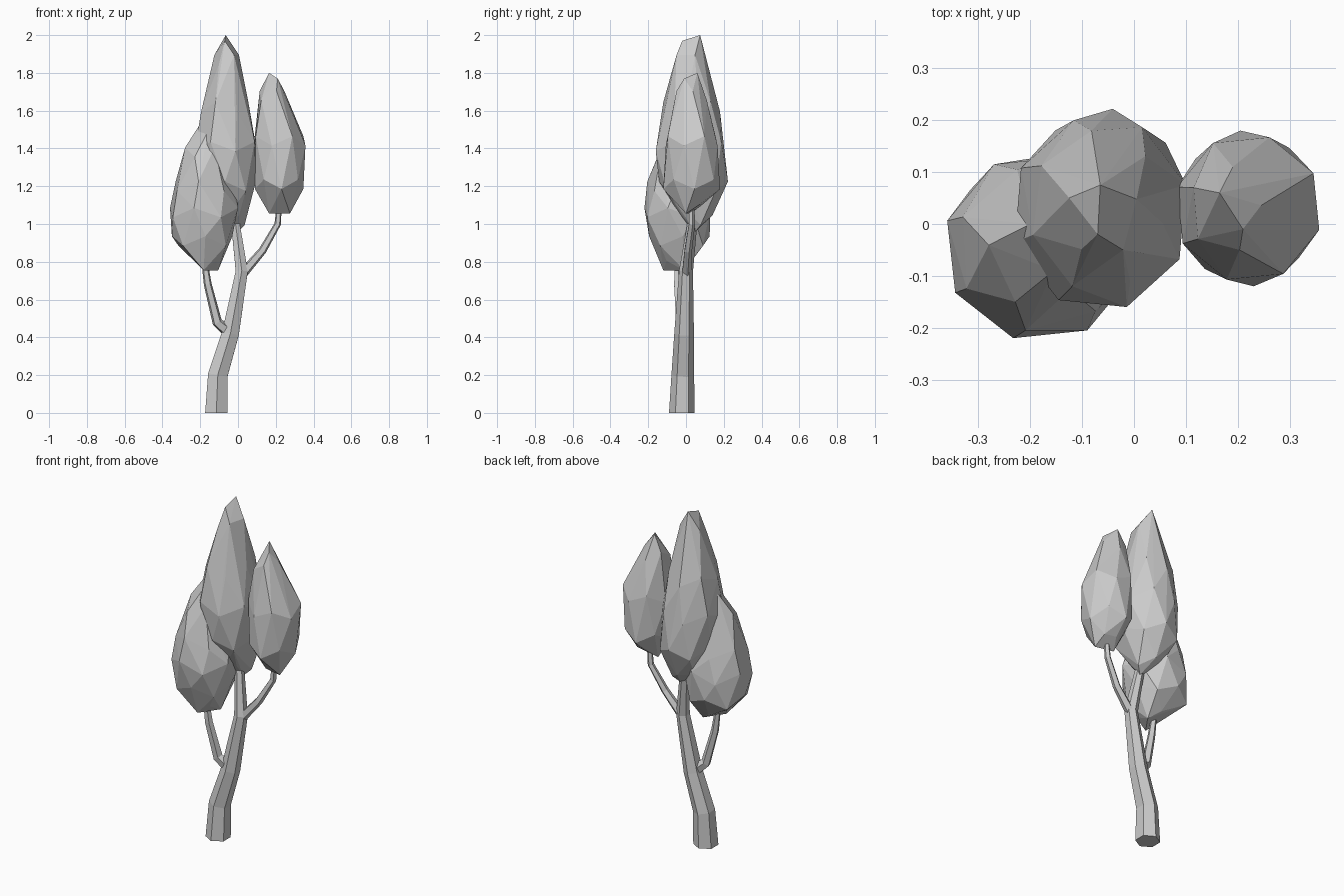
import bpy
import bmesh
from math import cos, sin, pi
from mathutils import Vector

default_cube = bpy.data.objects.get("Cube")
if default_cube:
    bpy.data.objects.remove(default_cube, do_unlink=True)

# One plain grey for the whole tree
GREY = (0.6, 0.6, 0.6, 1.0)
grey = bpy.data.materials.new("plain_grey")
grey.use_nodes = True
grey.diffuse_color = GREY
grey.node_tree.nodes["Principled BSDF"].inputs["Base Color"].default_value = GREY


def finish(bm, name):
    """Turn a bmesh into a flat shaded object."""
    bmesh.ops.recalc_face_normals(bm, faces=bm.faces)
    mesh = bpy.data.meshes.new(name)
    bm.to_mesh(mesh)
    bm.free()
    mesh.materials.append(grey)
    obj = bpy.data.objects.new(name, mesh)
    bpy.context.collection.objects.link(obj)
    return obj


def limb(name, path, radii, sides):
    """Sweep a tapering polygon along a path and cap both ends."""
    bm = bmesh.new()
    points = [Vector(p) for p in path]
    up = Vector((0, 0, 1))
    last = len(points) - 1
    rings = []
    for i, (point, radius) in enumerate(zip(points, radii)):
        ahead = points[min(i + 1, last)] - point
        behind = point - points[max(i - 1, 0)]
        tangent = ahead.normalized() + behind.normalized()
        # The foot of the trunk stays level with the ground
        if point.z == 0:
            tangent = up
        turn = up.rotation_difference(tangent)
        ring = []
        for k in range(sides):
            angle = pi / 2 + 2 * pi * k / sides
            offset = Vector((cos(angle), sin(angle), 0)) * radius
            ring.append(bm.verts.new(point + turn @ offset))
        rings.append(ring)
    for lower, upper in zip(rings, rings[1:]):
        for k in range(sides):
            j = (k + 1) % sides
            bm.faces.new((lower[k], lower[j], upper[j], upper[k]))
    bm.faces.new(rings[0])
    bm.faces.new(rings[-1])
    return finish(bm, name)


def crown(name, tips, rings, turn):
    """Wrap a faceted hull around staggered rings and a few tip points.

    Each ring is height, centre x, centre y, half width, half depth, sides.
    """
    bm = bmesh.new()
    for tip in tips:
        bm.verts.new(tip)
    for level, (z, cx, cy, rx, ry, sides) in enumerate(rings):
        angles = [turn + (k + level / 2) * 2 * pi / sides for k in range(sides)]
        xs = [cos(a) for a in angles]
        ys = [sin(a) for a in angles]
        # Stretch the polygon so it fills its given width and depth
        mid_x, half_x = (max(xs) + min(xs)) / 2, (max(xs) - min(xs)) / 2
        mid_y, half_y = (max(ys) + min(ys)) / 2, (max(ys) - min(ys)) / 2
        for k, (x, y) in enumerate(zip(xs, ys)):
            wobble = 0.025 * (-1) ** k
            bm.verts.new((cx + rx * (x - mid_x) / half_x,
                          cy + ry * (y - mid_y) / half_y,
                          z + wobble))
    hull = bmesh.ops.convex_hull(bm, input=bm.verts)
    loose = [v for v in bm.verts if not v.link_faces]
    bmesh.ops.delete(bm, geom=loose, context="VERTS")
    return finish(bm, name)


# Trunk and its two side branches
limb("trunk",
     [(-0.115, -0.022, 0), (-0.107, -0.017, 0.2), (-0.04, -0.01, 0.42),
      (0.02, 0, 0.75), (-0.02, 0.04, 1.05)],
     [0.068, 0.06, 0.052, 0.037, 0.024], 6)
limb("left_branch",
     [(0.01, 0, 0.72), (0.13, 0.01, 0.86), (0.21, 0.03, 1.0), (0.22, 0.03, 1.12)],
     [0.028, 0.022, 0.018, 0.014], 5)
limb("right_branch",
     [(-0.04, -0.01, 0.42), (-0.11, -0.03, 0.48), (-0.16, -0.045, 0.68),
      (-0.18, -0.045, 0.82)],
     [0.035, 0.028, 0.022, 0.016], 5)

# Three egg-shaped leaf crowns
crown("middle_crown",
      [(-0.065, 0.075, 2), (-0.07, -0.02, 1.97), (0, 0.05, 0.96)],
      [(1.87, -0.06, 0.03, 0.065, 0.08, 5),
       (1.62, -0.07, 0.03, 0.125, 0.15, 7),
       (1.41, -0.065, 0.02, 0.165, 0.18, 8),
       (1.2, -0.055, 0.04, 0.15, 0.182, 8),
       (1.02, -0.04, 0.06, 0.075, 0.08, 5)], 0.3)
crown("left_crown",
      [(0.165, 0.06, 1.8), (0.21, -0.01, 1.77)],
      [(1.68, 0.18, 0.03, 0.065, 0.08, 5),
       (1.44, 0.22, 0.03, 0.137, 0.137, 8),
       (1.21, 0.218, 0.03, 0.128, 0.15, 8),
       (1.08, 0.22, 0.03, 0.055, 0.06, 5)], 0.1)
crown("right_crown",
      [(-0.2, 0, 1.53), (-0.155, -0.09, 1.5)],
      [(1.38, -0.195, -0.05, 0.085, 0.1, 5),
       (1.2, -0.175, -0.05, 0.155, 0.155, 7),
       (1.06, -0.18, -0.045, 0.18, 0.175, 8),
       (0.91, -0.19, -0.035, 0.16, 0.16, 8),
       (0.78, -0.16, -0.045, 0.055, 0.075, 5)], 0.5)
